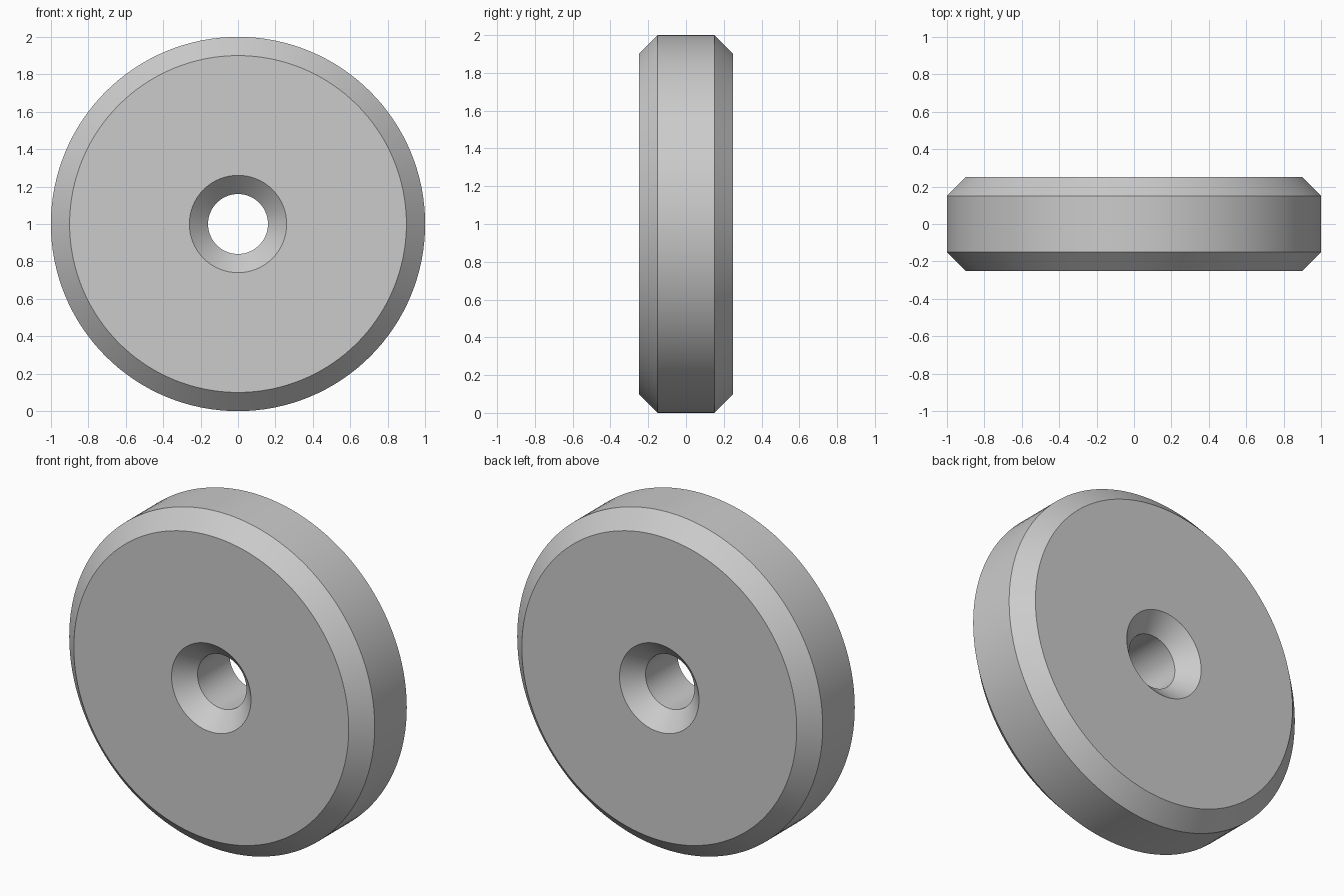
import bpy
import bmesh
from math import radians, tau
from mathutils import Matrix, Vector

if "Cube" in bpy.data.objects:
    bpy.data.objects.remove(bpy.data.objects["Cube"], do_unlink=True)

SEGMENTS = 128
RADIUS, BORE, HALF_WIDTH, CHAMFER = 1.0, 0.16, 0.25, 0.10

# Plain grey
grey = bpy.data.materials.new("plain_grey")
grey.use_nodes = True
colour = (0.6, 0.6, 0.6, 1)
grey.diffuse_color = colour
grey.node_tree.nodes["Principled BSDF"].inputs["Base Color"].default_value = colour

# Cross-section: chamfered rim and a bore countersunk on both sides
shoulder = HALF_WIDTH - CHAMFER
half = [(BORE, shoulder), (BORE + CHAMFER, HALF_WIDTH),
        (RADIUS - CHAMFER, HALF_WIDTH), (RADIUS, shoulder)]
profile = half + [(r, -y) for r, y in reversed(half)]

# Wheel: the section turned around the y axis
bm = bmesh.new()
rings = []
for i in range(SEGMENTS):
    turn = Matrix.Rotation(tau * i / SEGMENTS, 3, "Y")
    rings.append([bm.verts.new(turn @ Vector((r, y, 0))) for r, y in profile])
for i, ring in enumerate(rings):
    following = rings[(i + 1) % SEGMENTS]
    for j in range(len(profile)):
        k = (j + 1) % len(profile)
        bm.faces.new((ring[j], ring[k], following[k], following[j]))
bmesh.ops.recalc_face_normals(bm, faces=bm.faces)

mesh = bpy.data.meshes.new("wheel")
bm.to_mesh(mesh)
bm.free()
mesh.materials.append(grey)
wheel = bpy.data.objects.new("wheel", mesh)
wheel.location.z = RADIUS
bpy.context.collection.objects.link(wheel)

# Smooth round surfaces with crisp chamfer edges
bpy.context.view_layer.objects.active = wheel
wheel.select_set(True)
bpy.ops.object.shade_smooth_by_angle(angle=radians(30))
